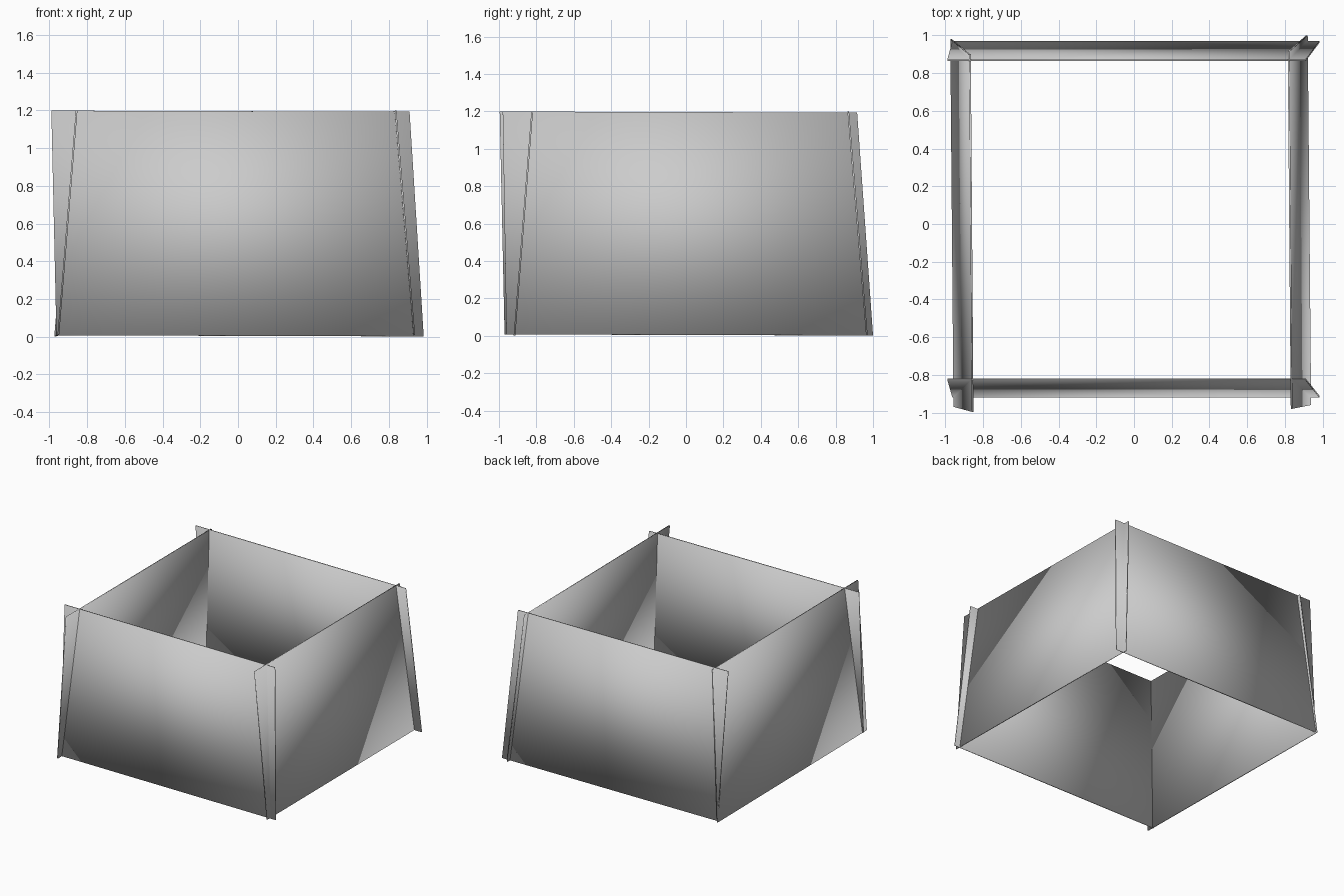
import bpy
import bmesh
from mathutils import Vector

if "Cube" in bpy.data.objects:
    bpy.data.objects.remove(bpy.data.objects["Cube"])

THICK = 0.009


def panel(name, corners):
    """Thin leaning board: four corners of its mid-plane, given thickness."""
    pts = [Vector(c) for c in corners]
    n = (pts[1] - pts[0]).cross(pts[3] - pts[0]).normalized() * THICK / 2
    bm = bmesh.new()
    outer = [bm.verts.new(p + n) for p in pts]
    inner = [bm.verts.new(p - n) for p in pts]
    bm.faces.new(outer)
    bm.faces.new(inner[::-1])
    for i in range(4):
        j = (i + 1) % 4
        bm.faces.new((outer[j], outer[i], inner[i], inner[j]))
    bmesh.ops.recalc_face_normals(bm, faces=bm.faces)
    for f in bm.faces:
        f.smooth = True
    mesh = bpy.data.meshes.new(name)
    bm.to_mesh(mesh)
    bm.free()
    ob = bpy.data.objects.new(name, mesh)
    bpy.context.collection.objects.link(ob)
    return ob


# Front and back boards, leaning inward and slightly skewed
for name, y_bottom, y_top in (("front_panel", -0.917, -0.823),
                              ("back_panel", 0.967, 0.868)):
    panel(name, [(-0.963, y_bottom, 0.008), (0.985, y_bottom, 0.002),
                 (0.91, y_top, 1.193), (-0.99, y_top, 1.199)])

# Side boards, overshooting the corners
panel("right_panel", [(0.935, -0.96, 0.008), (0.917, 1.0, 0.002),
                      (0.82, 0.915, 1.193), (0.836, -0.98, 1.199)])
panel("left_panel", [(-0.953, -0.97, 0.008), (-0.97, 0.98, 0.002),
                     (-0.87, 0.898, 1.193), (-0.856, -0.996, 1.199)])
